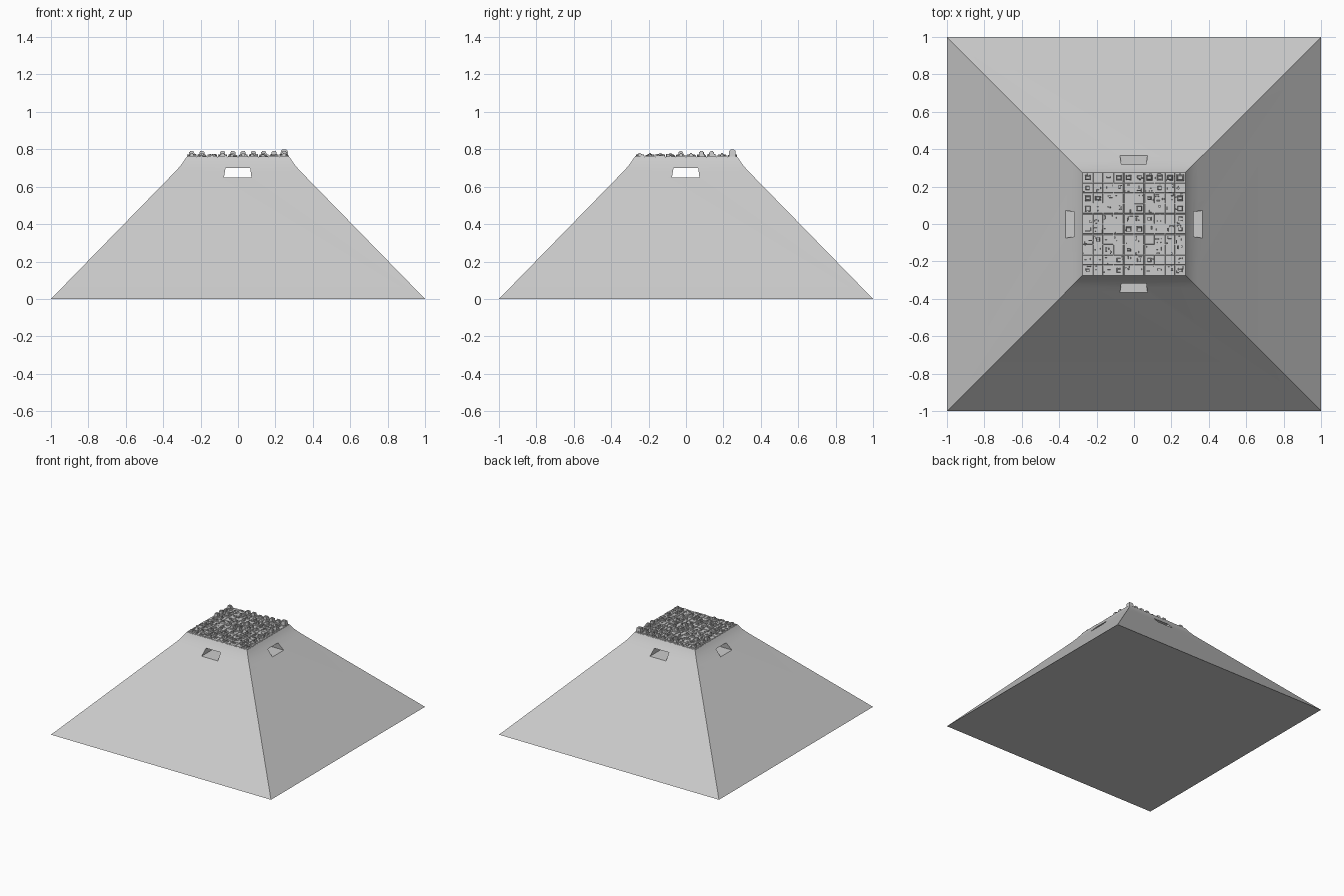
import bpy, bmesh, math, random
from mathutils import Matrix

if "Cube" in bpy.data.objects:
    bpy.data.objects.remove(bpy.data.objects["Cube"])

random.seed(7)
TOP = 0.76


def finish(name, bm):
    bmesh.ops.recalc_face_normals(bm, faces=bm.faces)
    me = bpy.data.meshes.new(name)
    bm.to_mesh(me)
    bm.free()
    ob = bpy.data.objects.new(name, me)
    bpy.context.collection.objects.link(ob)
    return ob


def loft(bm, rings):
    loops = [[bm.verts.new(p) for p in r] for r in rings]
    n = len(loops[0])
    for a, b in zip(loops, loops[1:]):
        for i in range(n):
            j = (i + 1) % n
            bm.faces.new((a[i], a[j], b[j], b[i]))
    bm.faces.new(loops[0])
    bm.faces.new(loops[-1])


def square(h, z):
    return [(-h, -h, z), (h, -h, z), (h, h, z), (-h, h, z)]


# pyramid body, steepening slightly towards the flat top
bm = bmesh.new()
profile = [(1, 0), (0.341, 0.675), (0.318, 0.70), (0.300, 0.722),
           (0.286, 0.742), (0.275, TOP)]
loft(bm, [square(h, z) for h, z in profile])
body = finish("pyramid_body", bm)

# crossing tunnels that open as a window on every side
section = [(-0.075, 0.65), (0.072, 0.65), (0.065, 0.70), (-0.067, 0.70)]
for k in range(2):
    bm = bmesh.new()
    loft(bm, [[(x, y, z) for x, z in section] for y in (-0.6, 0.6)])
    bmesh.ops.transform(bm, matrix=Matrix.Rotation(k * math.pi / 2, 4, 'Z'), verts=bm.verts)
    cutter = finish("tunnel_cutter", bm)
    mod = body.modifiers.new("tunnel", 'BOOLEAN')
    mod.object = cutter
    mod.operation = 'DIFFERENCE'
    mod.solver = 'EXACT'
    bpy.context.view_layer.objects.active = body
    bpy.ops.object.modifier_apply(modifier=mod.name)
    bpy.data.objects.remove(cutter)
bpy.ops.object.select_all(action='DESELECT')
body.select_set(True)
bpy.context.view_layer.objects.active = body
bpy.ops.object.shade_smooth_by_angle(angle=math.radians(25))


def block(bm, x, y, w, d, z, h, taper=0.9):
    def ring(s, zz):
        return [(x + sx * w * s / 2, y + sy * d * s / 2, zz)
                for sx, sy in ((-1, -1), (1, -1), (1, 1), (-1, 1))]
    loft(bm, [ring(1, z), ring(taper, z + h)])


# rooftop grid: low panels with small random boxes on each cell
panels, boxes, towers = bmesh.new(), bmesh.new(), bmesh.new()
N = 10
cell = 0.55 / N
# larger blocks seen from above, back row first (digit = height class)
layout = ["2..2212223",
          "1......1..",
          "22....1..2",
          "2....2...2",
          "......1..1",
          "....22...1",
          ".1........",
          "....1.....",
          "...1.11...",
          "1..1.....1"]
for r in range(N):
    for c in range(N):
        x, y = -0.275 + cell * (c + 0.5), 0.275 - cell * (r + 0.5)
        ph = random.uniform(0.002, 0.006)
        block(panels, x, y, cell * 0.96, cell * 0.96, TOP - 0.002, ph + 0.002, 0.92)
        for _ in range(random.randint(2, 4)):
            w, d = random.choice([(0.007, 0.02), (0.02, 0.007), (0.012, 0.012), (0.008, 0.01)])
            block(boxes, x + random.uniform(-1, 1) * (cell - w) * 0.45,
                  y + random.uniform(-1, 1) * (cell - d) * 0.45,
                  w, d, TOP, ph + random.uniform(0.003, 0.010), 0.9)
        if layout[r][c] != ".":
            k = int(layout[r][c])
            s = (0.022, 0.031, 0.042)[k - 1]
            h = (0.016, 0.025, 0.034)[k - 1]
            block(towers, x, y, s, s * random.uniform(0.85, 1.1), TOP, h, 0.85)
            block(towers, x, y, s * 0.7, s * 0.55, TOP + h - 0.001, 0.006, 0.85)
finish("roof_panels", panels)
finish("roof_boxes", boxes)
finish("roof_towers", towers)
